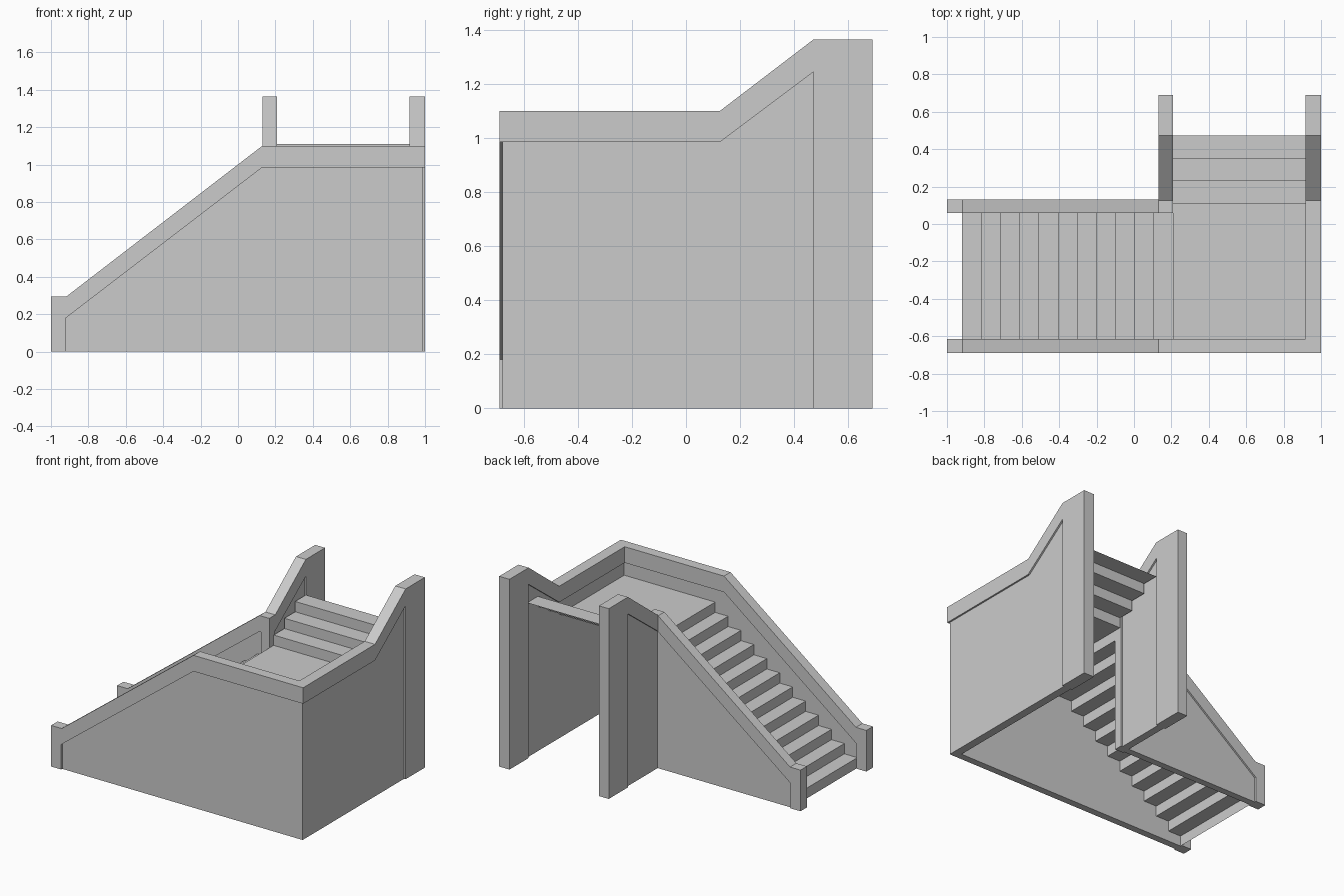
import bpy

if "Cube" in bpy.data.objects:
    bpy.data.objects.remove(bpy.data.objects["Cube"])

INSET = 0.012          # how far wall panels sit back from the coping
RISE = 0.074           # stair riser height
LANDING = 12 * RISE


def place(axis, u, z, w):
    """Map profile point (u, z) and depth w to 3D; axis is the run direction."""
    return (u, w, z) if axis == 'x' else (w, u, z)


def make(name, verts, faces):
    me = bpy.data.meshes.new(name)
    me.from_pydata(verts, [], faces)
    ob = bpy.data.objects.new(name, me)
    bpy.context.collection.objects.link(ob)
    bpy.context.view_layer.objects.active = ob
    # consistent outward normals
    import bmesh
    bm = bmesh.new()
    bm.from_mesh(me)
    bmesh.ops.recalc_face_normals(bm, faces=bm.faces)
    bm.to_mesh(me)
    bm.free()
    return ob


def prism(name, axis, profile, lo, hi):
    """Solid extrusion of a closed profile."""
    n = len(profile)
    verts = [place(axis, u, z, w) for w in (lo, hi) for u, z in profile]
    faces = [tuple(range(n)), tuple(range(2 * n - 1, n - 1, -1))]
    faces += [(i, (i + 1) % n, n + (i + 1) % n, n + i) for i in range(n)]
    return make(name, verts, faces)


def ribbon(name, axis, path, lo, hi):
    """Open folded sheet following a path, with upward facing treads."""
    n = len(path)
    verts = [place(axis, u, z, w) for w in (lo, hi) for u, z in path]
    ob = make(name, verts, [(i, i + 1, n + i + 1, n + i) for i in range(n - 1)])
    if max(p.normal.z for p in ob.data.polygons) < 0.5:
        ob.data.flip_normals()
    return ob


def lower_wall(name, lo, hi, coping_end, panel_end):
    """Parapet beside the lower flight: end post, sloped coping, inset panel."""
    prism(name + "_coping", 'x',
          [(-1, 0), (-1, 0.295), (-0.917, 0.295), (0.13, 1.10), (coping_end, 1.10),
           (coping_end, 0.985), (0.13, 0.985), (-0.92, 0.18), (-0.92, 0)]
          if coping_end > 0.14 else
          [(-1, 0), (-1, 0.295), (-0.917, 0.295), (0.13, 1.10),
           (0.13, 0.985), (-0.92, 0.18), (-0.92, 0)], lo, hi)
    prism(name + "_panel", 'x',
          [(-0.92, 0), (-0.92, 0.18), (0.13, 0.985), (panel_end, 0.985), (panel_end, 0)],
          lo + INSET, hi - INSET)


def upper_wall(name, lo, hi, start, panel_start):
    """Parapet beside the upper flight: coping rising to a tall end post."""
    prism(name + "_coping", 'y',
          [(start, 1.10), (0.125, 1.10), (0.472, 1.365), (0.69, 1.365), (0.69, 0),
           (0.472, 0), (0.472, 1.245), (0.125, 0.985), (start, 0.985)], lo, hi)
    prism(name + "_panel", 'y',
          [(panel_start, 0), (panel_start, 0.985), (0.125, 0.985), (0.472, 1.245), (0.472, 0)],
          lo + INSET, hi - INSET)


# Parapet walls
lower_wall("front_wall", -0.69, -0.616, 1.0, 1 - INSET)
lower_wall("back_wall", 0.058, 0.13, 0.13, 0.142)
upper_wall("right_wall", 0.918, 1.0, -0.616, -0.628)
upper_wall("inner_wall", 0.13, 0.208, 0.058, 0.118)

# Newel at the inside corner of the turn
prism("corner_newel", 'x', [(0.142, 0), (0.208, 0), (0.208, 0.985), (0.142, 0.985)], 0.058, 0.118)

# Lower flight: twelve risers up to the landing
RUN = (0.208 + 0.92) / 11
path = [(-0.92, 0)]
for i in range(12):
    x = -0.92 + i * RUN
    path.append((x, (i + 1) * RISE))
    if i < 11:
        path.append((x + RUN, (i + 1) * RISE))
ribbon("lower_steps", 'x', path, -0.628, 0.07)

# Landing and upper flight: one folded sheet
path = [(-0.628, LANDING)]
for i in range(4):
    y = 0.107 + i * 0.1217
    path.append((y, LANDING + i * RISE))
    if i < 3:
        path.append((y, LANDING + (i + 1) * RISE))
ribbon("landing_and_upper_steps", 'y', path, 0.196 + INSET, 0.93)
